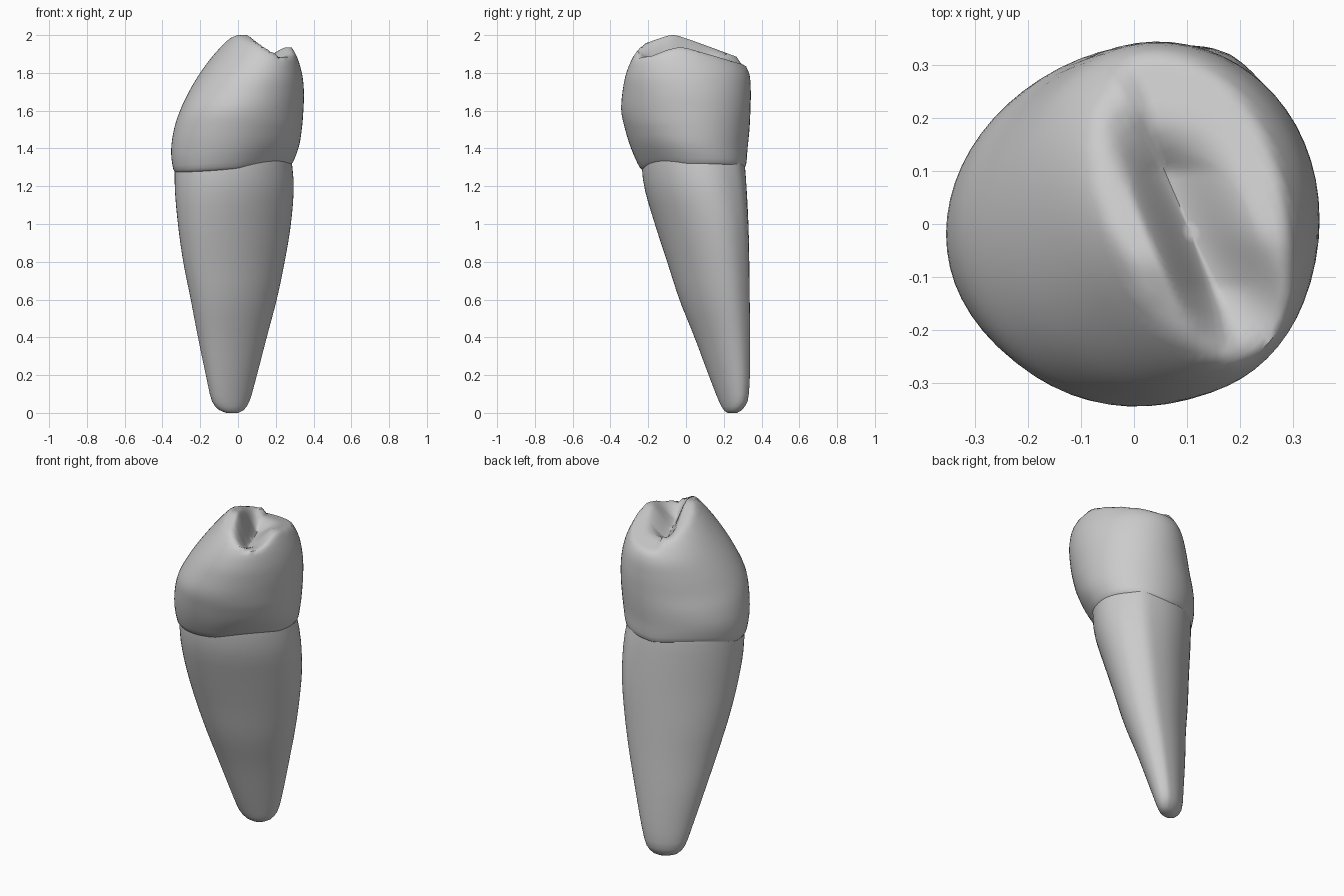
import bpy, bmesh, math

old = bpy.data.objects.get("Cube")
if old:
    bpy.data.objects.remove(old)

SIDES = 60

ivory = bpy.data.materials.new("tooth_grey")
ivory.use_nodes = True
GREY = (0.6, 0.6, 0.6, 1)
ivory.diffuse_color = GREY
ivory.node_tree.nodes["Principled BSDF"].inputs["Base Color"].default_value = GREY


def smooth(t):
    t = max(0.0, min(1.0, t))
    return t * t * (3 - 2 * t)


def sample(profile, z):
    """Smooth interpolation through profile rows of (z, xmin, xmax, ymin, ymax, skew)."""
    n = len(profile)
    i = 0
    while i < n - 2 and z > profile[i + 1][0]:
        i += 1
    a, b = profile[i], profile[i + 1]
    before, after = profile[max(i - 1, 0)], profile[min(i + 2, n - 1)]
    h = b[0] - a[0]
    t = (z - a[0]) / h
    row = []
    for k in range(1, 6):
        m0 = (b[k] - before[k]) / (b[0] - before[0]) * h
        m1 = (after[k] - a[k]) / (after[0] - a[0]) * h
        d = b[k] - a[k]
        if abs(m0) > 3 * abs(d): m0 = 3 * d
        if abs(m1) > 3 * abs(d): m1 = 3 * d
        row.append(a[k] + smooth(t) * d + t * (1 - t) ** 2 * m0 - t * t * (1 - t) * m1)
    return row


def ring_points(row, z, corner, scale=1.0):
    """Skewed oval; corner raises a soft ridge on the back left."""
    x0, x1, y0, y1, skew = row
    pts = []
    for i in range(SIDES):
        a = 2 * math.pi * i / SIDES
        r = scale * (1 + corner * math.exp(-((a - 0.9) / 0.2) ** 2))
        pts.append(((x0 + x1) / 2 + r * (x1 - x0) / 2 * math.cos(a),
                    (y0 + y1) / 2 + r * (y1 - y0) / 2 * math.sin(a + skew), z))
    return pts


def loft(name, rings, adjust):
    """Skin the rings, close both ends, and shape every point with adjust."""
    bm = bmesh.new()
    loops = [[bm.verts.new(adjust(*p)) for p in ring] for ring in rings]
    for lo, hi in zip(loops, loops[1:]):
        for i in range(SIDES):
            j = (i + 1) % SIDES
            bm.faces.new((lo[i], lo[j], hi[j], hi[i]))
    bm.faces.new(loops[0][::-1])
    bm.faces.new(loops[-1])
    mesh = bpy.data.meshes.new(name)
    bm.to_mesh(mesh)
    bm.free()
    mesh.materials.append(ivory)
    obj = bpy.data.objects.new(name, mesh)
    bpy.context.collection.objects.link(obj)
    bpy.ops.object.select_all(action="DESELECT")
    obj.select_set(True)
    bpy.context.view_layer.objects.active = obj
    bpy.ops.object.shade_smooth_by_angle(angle=math.radians(60))
    return obj


# Root: tapering, leaning back, flattened across one diagonal
root_profile = [
    (0.0, -0.06, 0.0, 0.22, 0.27, 0.4),
    (0.015, -0.1, 0.03, 0.2, 0.295, 0.4),
    (0.06, -0.137, 0.06, 0.175, 0.325, 0.42),
    (0.2, -0.17, 0.1, 0.12, 0.337, 0.42),
    (0.4, -0.212, 0.152, 0.045, 0.338, 0.4),
    (0.6, -0.25, 0.205, -0.035, 0.336, 0.38),
    (0.8, -0.29, 0.247, -0.1, 0.334, 0.36),
    (1.0, -0.318, 0.28, -0.165, 0.33, 0.32),
    (1.2, -0.335, 0.295, -0.222, 0.32, 0.23),
    (1.36, -0.332, 0.28, -0.235, 0.305, 0.15),
    (1.44, -0.3, 0.26, -0.22, 0.28, 0.1),
]
root_levels = [0, 0.007, 0.015, 0.035, 0.06] + [0.1 + 0.067 * i for i in range(21)]
loft("root", [ring_points(sample(root_profile, z), z, 0.03) for z in root_levels],
     lambda x, y, z: (x, y, z))

# Crown: bulging body, cut from above by the biting surface
crown_profile = [
    (1.29, -0.325, 0.275, -0.23, 0.305, 0.2),
    (1.31, -0.342, 0.292, -0.248, 0.318, 0.19),
    (1.4, -0.354, 0.323, -0.29, 0.326, 0.12),
    (1.5, -0.34, 0.338, -0.322, 0.336, 0.09),
    (1.6, -0.307, 0.346, -0.343, 0.341, 0.07),
    (1.7, -0.26, 0.349, -0.336, 0.343, 0.0),
    (1.8, -0.2, 0.338, -0.316, 0.334, -0.1),
    (1.9, -0.125, 0.305, -0.27, 0.27, -0.2),
    (2.01, -0.02, 0.235, -0.17, 0.14, -0.2),
]


def biting_height(x, y):
    """Two cusps either side of a slanting groove that closes at both ends."""
    d = x - (0.1 - 0.42 * y)
    floor = 1.83 - 0.08 * y + 0.4 * max(0, -y - 0.12) + 0.75 * max(0, y - 0.1)
    if d < 0:
        ridge = 2.0 - 0.37 * (math.hypot(y + 0.07, 0.03) - 0.03)
        t = min(-d / 0.085, 1)
    else:
        ridge = 1.935 - 0.3 * (math.hypot(y + 0.03, 0.03) - 0.03)
        t = min(d / 0.14, 1)
    floor = min(floor, ridge)
    return floor + (ridge - floor) * (0.5 * t + 0.5 * smooth(t))


def shape_crown(x, y, z):
    # the neck line rises toward the left and arches on two opposite corners
    fade = max(0, 1 - (z - 1.29) / 0.25)
    z += fade * (0.07 * x + 0.8 * max(0, -x * y))
    return x, y, min(z, biting_height(x, y))


crown_levels = [1.29, 1.3, 1.31, 1.33] + [1.36 + 0.025 * i for i in range(27)]
crown_rings = [ring_points(sample(crown_profile, z), z, 0) for z in crown_levels]
crown_rings += [ring_points(crown_profile[-1][1:], 2.01, 0, 1 - i / 14) for i in range(1, 14)]
loft("crown", crown_rings, shape_crown)
